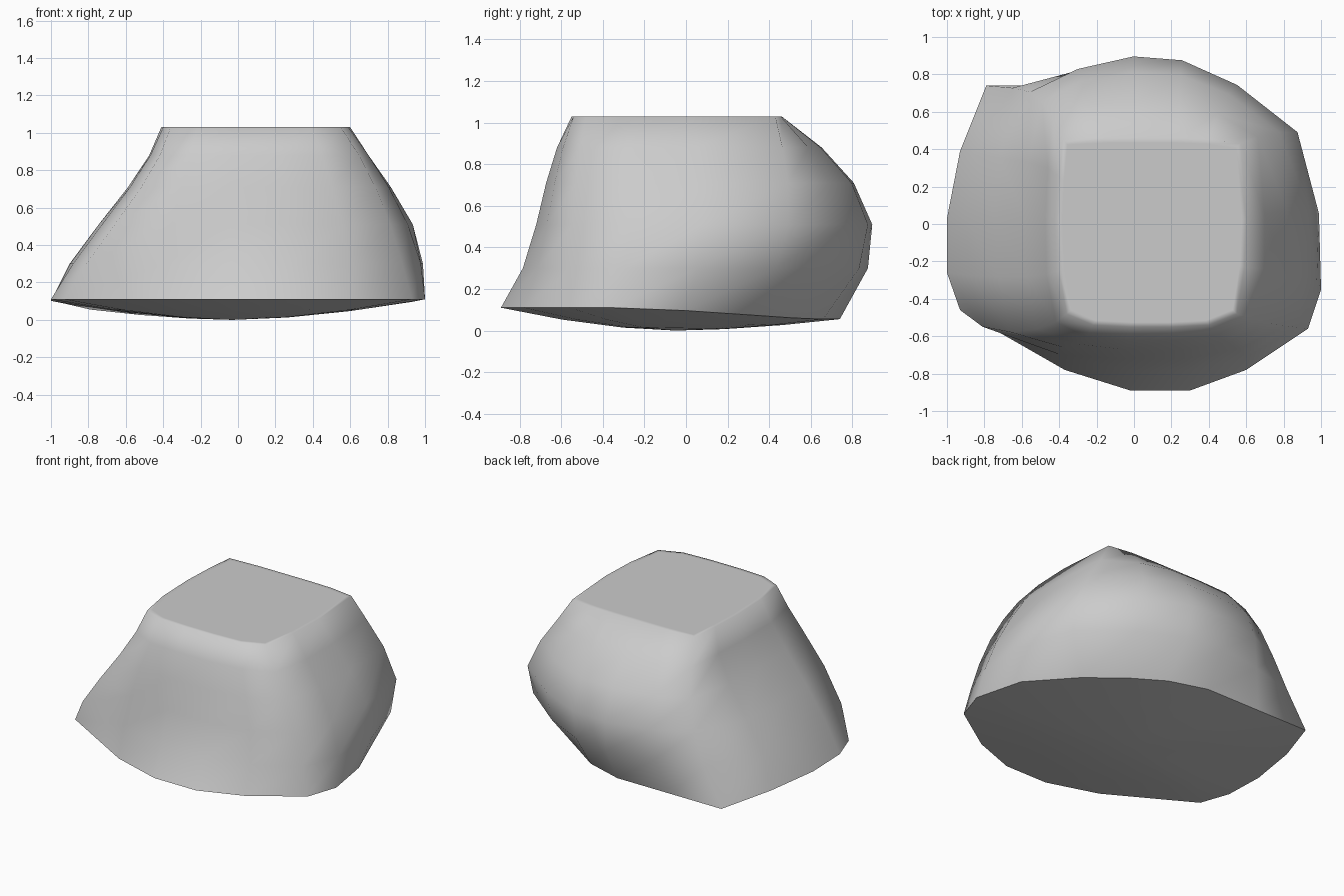
import bpy, bmesh, math

if "Cube" in bpy.data.objects:
    bpy.data.objects.remove(bpy.data.objects["Cube"])

# Horizontal cross-sections, counter-clockwise from the front left corner
BASE = [(-.93, -.46), (-.37, -.78), (-.02, -.89), (.30, -.89), (.60, -.78), (.93, -.56),
        (1.0, -.35), (.93, .0), (.70, .31), (.48, .52), (.27, .66), (.01, .74),
        (-.40, .74), (-.79, .74), (-.93, .39), (-1.0, .03), (-1.0, -.26)]
LOWER = [(-.74, -.57), (-.38, -.68), (-.04, -.75), (.28, -.75), (.58, -.69), (.85, -.55),
         (.95, -.28), (.975, .07), (.89, .47), (.56, .73), (.26, .87), (0, .90),
         (-.31, .83), (-.60, .72), (-.79, .36), (-.83, .04), (-.81, -.28)]
UPPER = [(-.51, -.56), (-.30, -.64), (-.04, -.67), (.25, -.67), (.50, -.63), (.73, -.53),
         (.80, -.25), (.81, .07), (.77, .49), (.50, .69), (.25, .79), (0, .80),
         (-.28, .76), (-.49, .65), (-.56, .33), (-.58, .04), (-.57, -.28)]
TOP = [(-.36, -.48), (-.22, -.54), (-.02, -.55), (.20, -.55), (.40, -.54), (.55, -.48),
       (.59, -.23), (.60, .03), (.57, .43), (.40, .455), (.24, .46), (.04, .46),
       (-.16, .46), (-.38, .45), (-.40, .25), (-.41, .03), (-.40, -.25)]
SECTIONS = [BASE, LOWER, UPPER, TOP]
KNOTS = [.1, .4, .72, 1.03]
N = len(BASE)


def weights(z):
    """Cubic blend of the four sections at height z."""
    return [math.prod((z - b) / (a - b) for b in KNOTS if b != a) for a in KNOTS]


def rim_z(x, y):
    dip = .03 if x < -.9 else .055
    return .11 - dip * min(1, max(0, (y + .2) / .8))


bm = bmesh.new()


def add_ring(points):
    return [bm.verts.new(p) for p in points]


def bridge(a, b):
    for i in range(N):
        j = (i + 1) % N
        bm.faces.new((a[i], a[j], b[j], b[i]))


# Shallow domed underside
rings = []
for s in (.3, .65):
    rings.append(add_ring([(x * s - .03 * (1 - s), y * s - .05 * (1 - s), rim_z(x, y) * s ** 1.7)
                           for x, y in BASE]))
centre = bm.verts.new((-.03, -.05, 0))
for i in range(N):
    bm.faces.new((centre, rings[0][(i + 1) % N], rings[0][i]))

# Rim and curved walls
rim = add_ring([(x, y, rim_z(x, y)) for x, y in BASE])
rings.append(rim)
for z in (.3, .51, .71, .88, 1.03):
    w = weights(z)
    rings.append(add_ring([(sum(k * s[i][0] for k, s in zip(w, SECTIONS)),
                            sum(k * s[i][1] for k, s in zip(w, SECTIONS)), z)
                           for i in range(N)]))

# Flat top with an inner border, so the shading rolls softly over its edge
rings.append(add_ring([(.1 + (x - .1) * .95, -.05 + (y + .05) * .95, 1.03) for x, y in TOP]))
for a, b in zip(rings, rings[1:]):
    bridge(a, b)
bm.faces.new(rings[-1])
bmesh.ops.recalc_face_normals(bm, faces=bm.faces)

# Smooth everywhere except the hard rim around the underside
for f in bm.faces:
    f.smooth = True
for i in range(N):
    bm.edges.get((rim[i], rim[(i + 1) % N])).smooth = False

mesh = bpy.data.meshes.new("rock")
bm.to_mesh(mesh)
bm.free()
rock = bpy.data.objects.new("rock", mesh)
bpy.context.collection.objects.link(rock)
